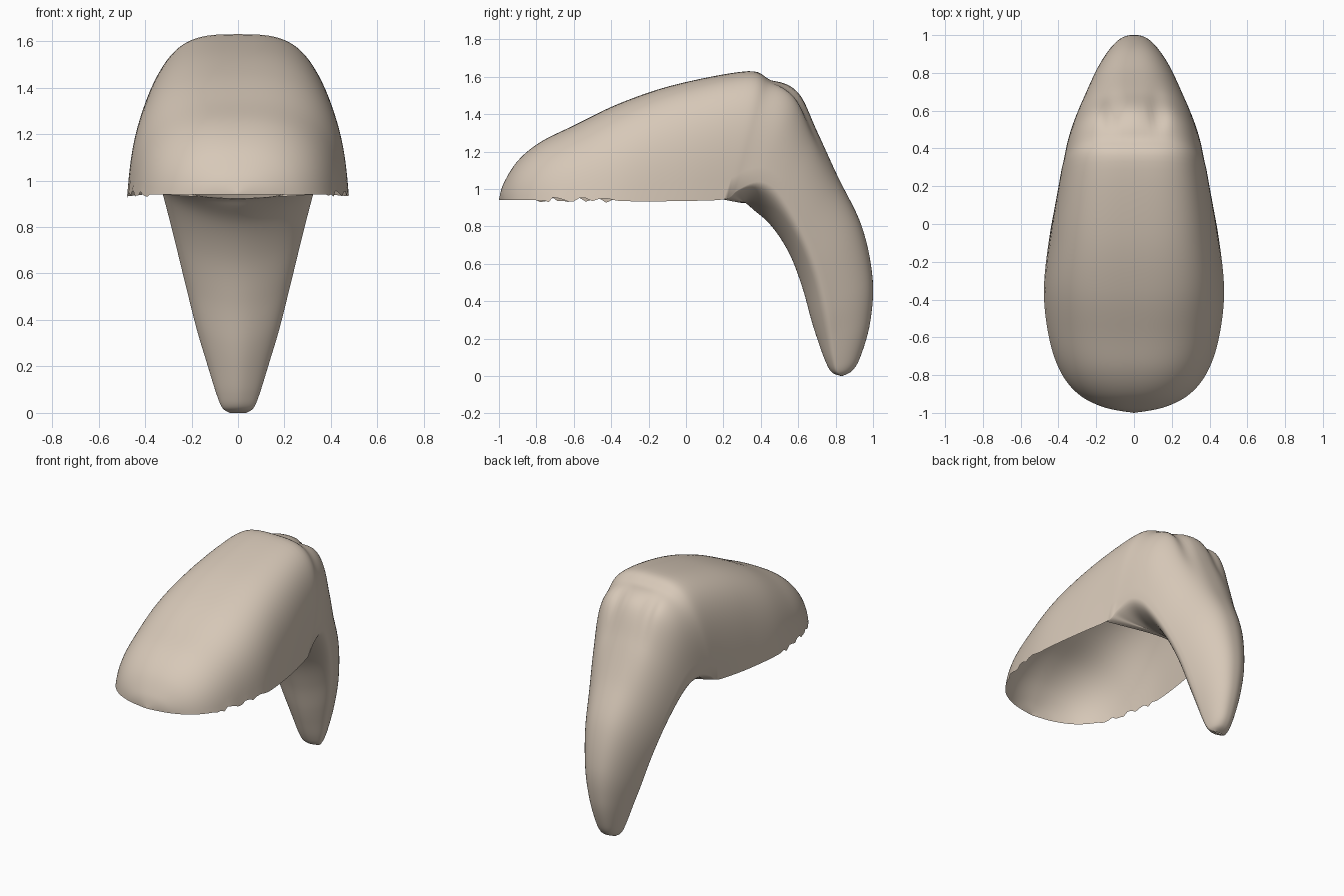
import bpy, bmesh, math, random
from mathutils import Vector

if "Cube" in bpy.data.objects:
    bpy.data.objects.remove(bpy.data.objects["Cube"])

random.seed(4)

# Stations along the sweep: inner y, inner z, outer y, outer z, half width
ST = [
    (-1.00, .94, -1.00, .945, 0),
    (-.97, .94, -.975, 1.03, .16),
    (-.90, .94, -.90, 1.15, .295),
    (-.78, .94, -.78, 1.25, .39),
    (-.60, .94, -.60, 1.34, .45),
    (-.35, .935, -.35, 1.46, .477),
    (-.05, .935, -.05, 1.56, .445),
    (.20, .94, .33, 1.63, .395),
    (.26, .93, .46, 1.59, .38),
    (.34, .90, .60, 1.515, .36),
    (.45, .81, .70, 1.31, .325),
    (.55, .66, .81, 1.07, .28),
    (.62, .48, .94, .80, .23),
    (.67, .30, .998, .52, .178),
    (.705, .19, .985, .29, .135),
    (.745, .08, .935, .11, .095),
    (.78, .02, .89, .03, .068),
    (.83, 0, .835, 0, .035),
]
SUB, ARC, UNDER = 7, 56, 28
CLOSED = 7  # station where the tail underside begins


def spline(i, t):
    p = [ST[max(0, min(len(ST) - 1, i + k))] for k in (-1, 0, 1, 2)]
    return [.5 * (2 * b + (c - a) * t + (2 * a - 5 * b + 4 * c - d) * t * t
                  + (3 * b - a - 3 * c + d) * t ** 3) for a, b, c, d in zip(*p)]


def smooth(t):
    t = max(0, min(1, t))
    return t * t * (3 - 2 * t)


def place(s, x, u):
    y = s[0] + u * (s[2] - s[0])
    z = s[1] + u * (s[3] - s[1])
    # soft dents at the bend of the crown
    if u > .5:
        dent = math.exp(-((abs(x) - .12) / .05) ** 2 - ((y - .60) / .10) ** 2)
        dip = math.exp(-((y - .44) / .05) ** 2 - (x / .25) ** 2)
        z -= .03 * dent + .012 * dip
        y -= .012 * dent
    return Vector((x, y, z))


def grid(bm, rows):
    vs = [[bm.verts.new(p) for p in r] for r in rows]
    for a, b in zip(vs, vs[1:]):
        for j in range(len(a) - 1):
            bm.faces.new((a[j], a[j + 1], b[j + 1], b[j]))


outer, under = [], []
for n in range((len(ST) - 1) * SUB + 1):
    i = min(n // SUB, len(ST) - 2)
    f = n / SUB
    s = spline(i, f - i)
    w = max(s[4], 0)
    # roundness is boxiest at the crown; sides lean in except at the crown
    e = 2.3 + .9 * smooth(f / 7) - .8 * smooth((f - 8) / 4)
    taper = .12 * (1 - smooth((f - 4) / 3)) + .16 * smooth((f - 7) / 3)
    u0 = .28 * smooth((f - CLOSED + .3) / 3.2)  # height of the widest line
    # arched outer surface
    row = []
    for j in range(ARC + 1):
        a = math.pi * j / ARC
        c = math.cos(a)
        h = math.sin(a) ** (2 / e) if 0 < j < ARC else 0
        x = math.copysign(abs(c) ** (2 / e), c) * w * (1 - taper * h)
        row.append(place(s, x, u0 + (1 - u0) * h))
    # ragged front rim
    if -.8 < s[0] < -.38:
        for j in (0, ARC):
            row[j].z += random.uniform(-.012, .018)
    outer.append(row)
    # rounded, slightly pinched underside of the tail; its first edge bows back
    if n >= CLOSED * SUB:
        bow = 1 - smooth((f - CLOSED) / 2.5)
        r = []
        for j in range(UNDER + 1):
            a = math.pi * j / UNDER
            k = math.sin(a) if 0 < j < UNDER else 0
            p = place(s, w * math.cos(a) * (1 - .3 * k * k), u0 * (1 - k))
            p += Vector((0, .10, -.015)) * bow * k * k
            r.append(p)
        under.append(r)

bm = bmesh.new()
grid(bm, outer)
grid(bm, under)
bmesh.ops.remove_doubles(bm, verts=bm.verts, dist=.0008)
bmesh.ops.recalc_face_normals(bm, faces=bm.faces)
mesh = bpy.data.meshes.new("hair_shell")
bm.to_mesh(mesh)
bm.free()

hair = bpy.data.objects.new("hair_shell", mesh)
bpy.context.collection.objects.link(hair)
mat = bpy.data.materials.new("hair_tan")
mat.diffuse_color = (.68, .58, .48, 1)
mat.use_nodes = True
mat.node_tree.nodes["Principled BSDF"].inputs["Base Color"].default_value = mat.diffuse_color
mesh.materials.append(mat)
bpy.context.view_layer.objects.active = hair
hair.select_set(True)
bpy.ops.object.shade_smooth_by_angle(angle=math.radians(60))
